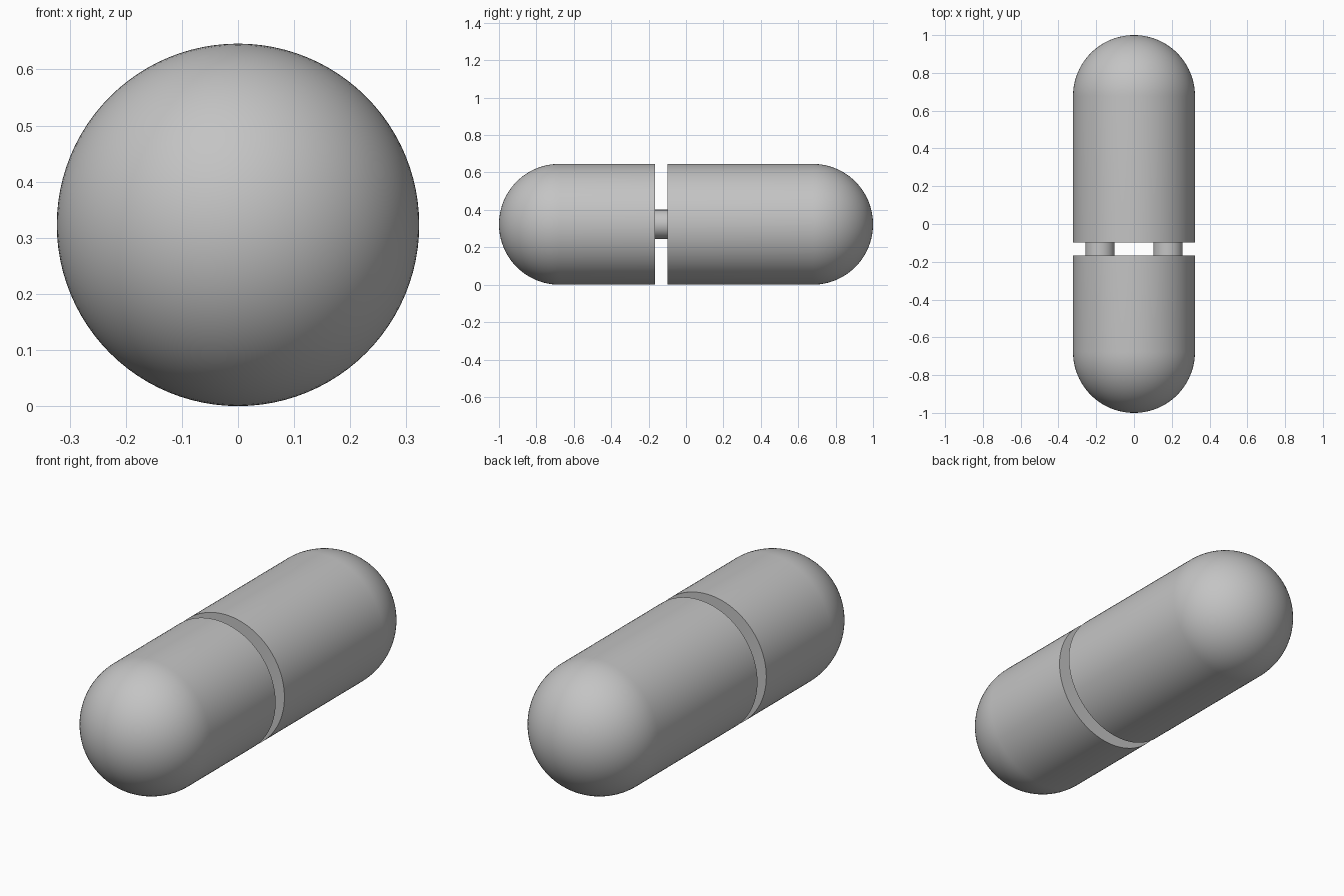
import bpy, bmesh, math
from mathutils import Matrix, Vector

cube = bpy.data.objects.get("Cube")
if cube:
    bpy.data.objects.remove(cube, do_unlink=True)

R = 0.323              # capsule radius, also the height of its axis
GAP = (-0.167, -0.098)  # the two flat faces of the slot
SEGMENTS, ARC = 96, 24

grey = bpy.data.materials.new("light_grey")
grey.use_nodes = True
grey.diffuse_color = (0.55, 0.55, 0.55, 1)
grey.node_tree.nodes["Principled BSDF"].inputs["Base Color"].default_value = (0.55, 0.55, 0.55, 1)


def finish(name, bm):
    """Turn a bmesh into a grey, smooth object with sharp rims."""
    bmesh.ops.recalc_face_normals(bm, faces=bm.faces)
    mesh = bpy.data.meshes.new(name)
    bm.to_mesh(mesh)
    bm.free()
    mesh.materials.append(grey)
    obj = bpy.data.objects.new(name, mesh)
    bpy.context.collection.objects.link(obj)
    bpy.ops.object.select_all(action='DESELECT')
    obj.select_set(True)
    bpy.context.view_layer.objects.active = obj
    bpy.ops.object.shade_smooth_by_angle(angle=math.radians(35))


def capsule_half(name, direction, flat_y):
    """Lathe a domed cylinder about the y axis, closed flat at flat_y."""
    profile = [(0, flat_y), (R, flat_y)]
    for i in range(ARC + 1):
        a = math.pi / 2 * i / ARC
        profile.append((R * math.cos(a), direction * (1 - R + R * math.sin(a))))
    bm = bmesh.new()
    verts = [bm.verts.new((r, y, R)) for r, y in profile]
    edges = [bm.edges.new(pair) for pair in zip(verts, verts[1:])]
    bmesh.ops.spin(bm, geom=verts + edges, cent=(0, 0, R), axis=(0, 1, 0),
                   angle=math.tau, steps=SEGMENTS, use_duplicate=False)
    bmesh.ops.remove_doubles(bm, verts=bm.verts, dist=0.0001)
    finish(name, bm)


def pin(name, x):
    """Round pin bridging the slot."""
    bm = bmesh.new()
    place = Matrix.Translation(Vector((x, sum(GAP) / 2, R))) @ Matrix.Rotation(math.pi / 2, 4, 'X')
    bmesh.ops.create_cone(bm, cap_ends=True, segments=48, radius1=0.078, radius2=0.078,
                          depth=GAP[1] - GAP[0] + 0.02, matrix=place)
    finish(name, bm)


# Two domed body halves
capsule_half("front_shell", -1, GAP[0])
capsule_half("back_shell", 1, GAP[1])

# Two connecting pins side by side
for side, x in (("left", 0.18), ("right", -0.18)):
    pin(side + "_pin", x)
